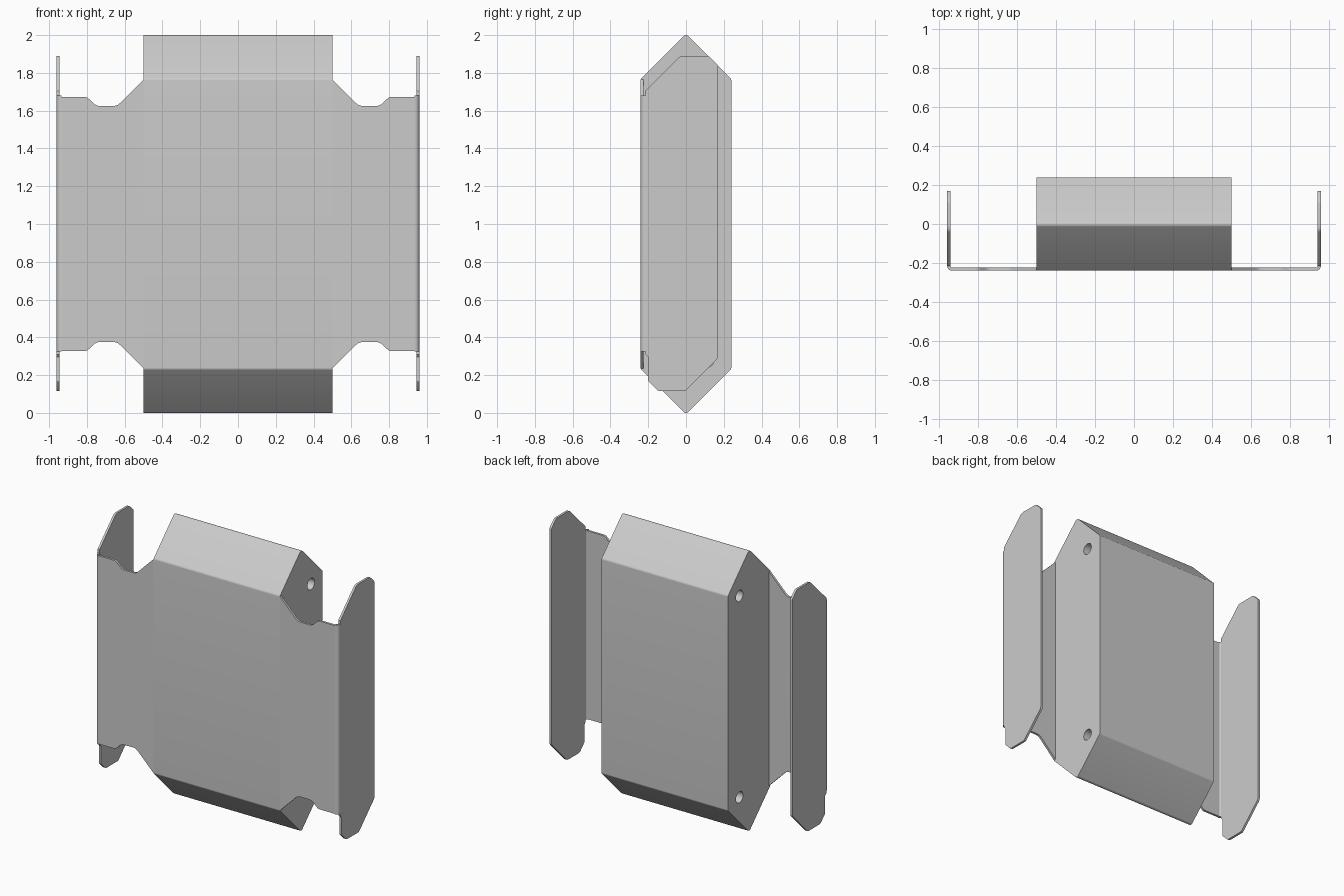
import bpy, bmesh, math
from mathutils import Vector

if "Cube" in bpy.data.objects:
    bpy.data.objects.remove(bpy.data.objects["Cube"])


def rounded(points, radii, seg=5):
    """Fillet the corners of a closed 2D outline; radius 0 keeps a corner sharp."""
    out, n = [], len(points)
    for i, r in enumerate(radii):
        p = Vector(points[i])
        if r == 0:
            out.append(p)
            continue
        a = (Vector(points[i - 1]) - p).normalized()
        b = (Vector(points[(i + 1) % n]) - p).normalized()
        half = a.angle(b) / 2
        centre = p + (a + b).normalized() * (r / math.sin(half))
        va = p + a * (r / math.tan(half)) - centre
        vb = p + b * (r / math.tan(half)) - centre
        for k in range(seg + 1):
            v = va.lerp(vb, k / seg).normalized() * r
            out.append(centre + v)
    return out


def finish(obj, mirror=False):
    bpy.ops.object.select_all(action='DESELECT')
    obj.select_set(True)
    bpy.context.view_layer.objects.active = obj
    if mirror:
        obj.modifiers.new("mirror", 'MIRROR').use_mirror_merge = False
    for m in list(obj.modifiers):
        bpy.ops.object.modifier_apply(modifier=m.name)
    bpy.ops.object.shade_smooth_by_angle(angle=math.radians(30))


def extrude(name, outline, place, start, end):
    """Extrude a 2D outline; place(u, v, w) maps it into 3D."""
    bm = bmesh.new()
    face = bm.faces.new([bm.verts.new(place(u, v, start)) for u, v in outline])
    res = bmesh.ops.extrude_face_region(bm, geom=[face])
    shift = Vector(place(0, 0, end)) - Vector(place(0, 0, start))
    verts = [g for g in res['geom'] if isinstance(g, bmesh.types.BMVert)]
    bmesh.ops.translate(bm, verts=verts, vec=shift)
    bmesh.ops.recalc_face_normals(bm, faces=bm.faces)
    mesh = bpy.data.meshes.new(name)
    bm.to_mesh(mesh)
    bm.free()
    obj = bpy.data.objects.new(name, mesh)
    bpy.context.collection.objects.link(obj)
    return obj


def along_x(u, v, w): return (w, u, v)
def along_y(u, v, w): return (u, w, v)
def along_z(u, v, w): return (u, v, w)


F, T = -0.24, 0.016      # front plane and sheet thickness
R = 0.025                # outer bend radius
X = 0.96                 # outer face of the side flanges

# Central six-sided body with softly rounded long edges
hexagon = [(F, 0.232), (0, -0.008), (-F, 0.232), (-F, 1.768), (0, 2.008), (F, 1.768)]
body = extrude("central_body", rounded(hexagon, [0.02] * 6), along_x, -0.5, 0.5)

# Blind mounting holes near the top and bottom of both ends
for side in (-1, 1):
    for z in (0.28, 1.72):
        circle = [(0.11 + 0.04 * math.cos(k * math.tau / 24),
                   z + 0.04 * math.sin(k * math.tau / 24)) for k in range(24)]
        cutter = extrude("hole_cutter", circle, along_x, side * 0.4, side * 0.55)
        cutter.hide_render = True
        mod = body.modifiers.new("hole", 'BOOLEAN')
        mod.operation, mod.object = 'DIFFERENCE', cutter
finish(body)
for o in [o for o in bpy.data.objects if o.name.startswith("hole_cutter")]:
    bpy.data.objects.remove(o)

# Front sheet wings with stepped top and bottom edges
upper = [(0.5, 1.765), (0.64, 1.625), (0.752, 1.625), (0.80, 1.673), (X - R, 1.673)]
upper_r = [0, 0.05, 0.05, 0.04, 0]
lower = [(x, 2 - z) for x, z in reversed(upper)]
wing = extrude("front_wing", rounded(upper + lower, upper_r + upper_r[::-1]),
               along_y, F, F + T)
finish(wing, True)

# Curved bend between each wing and its flange
def arc(r):
    return [(X - R + r * math.sin(k * math.pi / 12),
             F + R - r * math.cos(k * math.pi / 12)) for k in range(7)]
bend = extrude("flange_bend", arc(R) + arc(R - T)[::-1], along_z, 0.325, 1.68)
finish(bend, True)

# Side flanges with clipped corners and a relief notch at the lower front
y0 = F + R
flange_pts = [(y0, 1.705), (-0.03, 1.89), (0.12, 1.89), (0.17, 1.84), (0.17, 0.29),
              (-0.005, 0.115), (-0.147, 0.115), (-0.2, 0.168), (-0.2, 0.295), (y0, 0.31)]
flange = extrude("side_flange",
                 rounded(flange_pts, [0, 0.04, 0.03, 0.02, 0.03, 0.03, 0.03, 0.01, 0, 0]),
                 along_x, X - T, X)
finish(flange, True)
